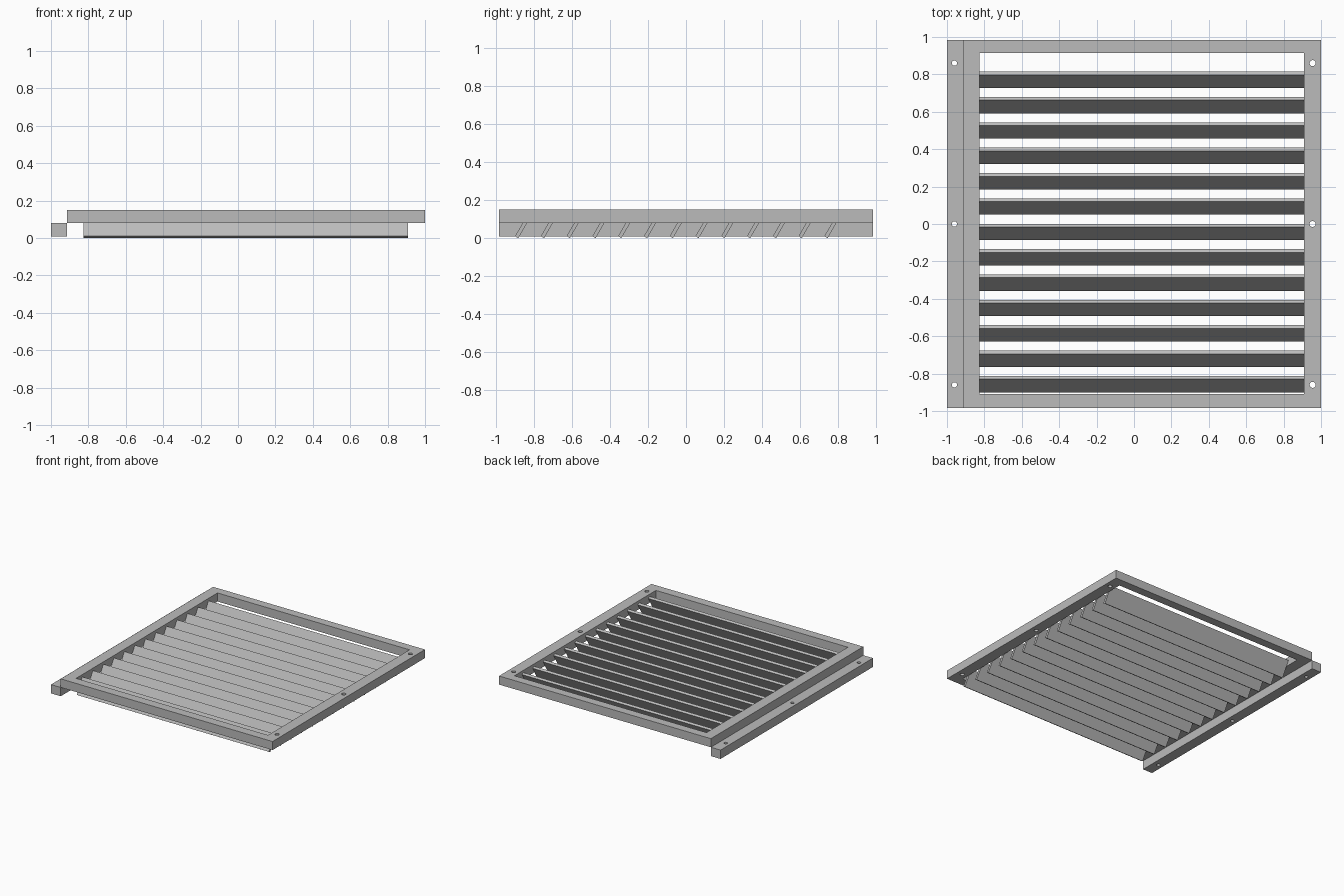
import bpy, bmesh, math
from mathutils import Matrix

cube = bpy.data.objects.get("Cube")
if cube:
    bpy.data.objects.remove(cube, do_unlink=True)

grey = bpy.data.materials.new("mid grey")
grey.use_nodes = True
colour = (0.5, 0.5, 0.5, 1)
grey.diffuse_color = colour
grey.node_tree.nodes["Principled BSDF"].inputs["Base Color"].default_value = colour


def rectangle(x0, x1, y0, y1):
    return [(x0, y0), (x1, y0), (x1, y1), (x0, y1)]


def circle(x, y, r, sides=24):
    steps = [2 * math.pi * i / sides for i in range(sides)]
    return [(x + r * math.cos(a), y + r * math.sin(a)) for a in steps]


def plate(name, outlines, z0, z1):
    """Extrude a filled outline; the outlines inside it become holes."""
    curve = bpy.data.curves.new(name, "CURVE")
    curve.dimensions = "2D"
    curve.fill_mode = "BOTH"
    curve.extrude = (z1 - z0) / 2
    for outline in outlines:
        spline = curve.splines.new("POLY")
        spline.points.add(len(outline) - 1)
        spline.use_cyclic_u = True
        for point, (x, y) in zip(spline.points, outline):
            point.co = (x, y, 0, 1)
    source = bpy.data.objects.new(name + " outline", curve)
    bpy.context.collection.objects.link(source)
    bpy.context.view_layer.update()
    mesh = bpy.data.meshes.new_from_object(
        source.evaluated_get(bpy.context.evaluated_depsgraph_get()))
    bpy.data.objects.remove(source, do_unlink=True)
    bm = bmesh.new()
    bm.from_mesh(mesh)
    bmesh.ops.remove_doubles(bm, verts=bm.verts, dist=1e-4)
    bmesh.ops.dissolve_limit(bm, angle_limit=0.01, verts=bm.verts, edges=bm.edges)
    bmesh.ops.recalc_face_normals(bm, faces=bm.faces)
    bmesh.ops.translate(bm, verts=bm.verts, vec=(0, 0, (z0 + z1) / 2))
    return finish(name, bm)


def finish(name, bm):
    mesh = bpy.data.meshes.new(name)
    bm.to_mesh(mesh)
    bm.free()
    mesh.materials.append(grey)
    for polygon in mesh.polygons:
        polygon.use_smooth = False
    obj = bpy.data.objects.new(name, mesh)
    bpy.context.collection.objects.link(obj)
    return obj


half_depth = 0.983
joint_x = -0.913
inner_left, inner_right = -0.825, 0.909
hole_rows = (-0.86, 0, 0.86)

# Upper frame with screw holes along its left bar
plate("frame",
      [rectangle(joint_x, 1, -half_depth, half_depth),
       rectangle(inner_left, inner_right, -0.91, 0.914)]
      + [circle(0.955, y, 0.016) for y in hole_rows], 0.08, 0.15)

# Lower mounting rail on the right side
plate("mounting_rail",
      [rectangle(-1, joint_x, -half_depth, half_depth)]
      + [circle(-0.96, y, 0.014) for y in hole_rows], 0.008, 0.08)

# Tilted slats, leaning back
tilt = math.radians(60)
length, thickness = 0.14, 0.02
rise = length * math.sin(tilt) + thickness * math.cos(tilt)
for i in range(13):
    bm = bmesh.new()
    bmesh.ops.create_cube(bm, size=1)
    width = inner_right - inner_left
    centre = Matrix.Translation(
        ((inner_left + inner_right) / 2, -0.856 + 0.1356 * i, rise / 2))
    size = Matrix.Diagonal((width, length, thickness, 1))
    bm.transform(centre @ Matrix.Rotation(tilt, 4, "X") @ size)
    finish(f"slat_{i + 1}", bm)
